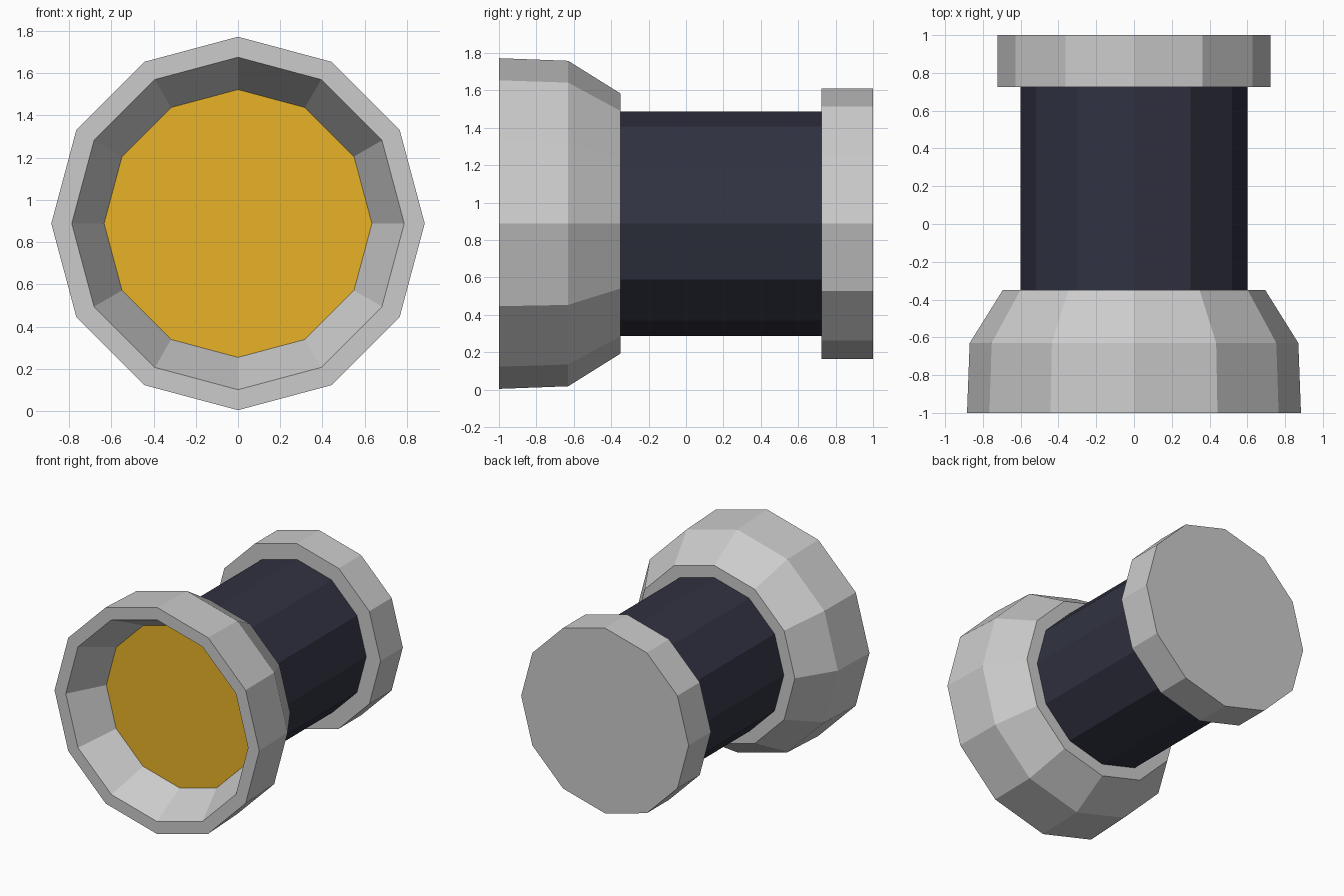
import bpy, bmesh
from math import cos, sin, pi

if "Cube" in bpy.data.objects:
    bpy.data.objects.remove(bpy.data.objects["Cube"])

SIDES = 12
AXIS_Z = 0.888


def material(name, color):
    m = bpy.data.materials.new(name)
    m.diffuse_color = color
    m.use_nodes = True
    m.node_tree.nodes["Principled BSDF"].inputs["Base Color"].default_value = m.diffuse_color
    return m


def lathe(name, profile, mat=None):
    """Revolve (radius, y) points around the lengthwise axis; radius 0 closes an end."""
    bm = bmesh.new()
    rings = []
    for r, y in profile:
        count = SIDES if r > 0 else 1
        rings.append([bm.verts.new((r * cos(2 * pi * i / SIDES), y,
                                    AXIS_Z + r * sin(2 * pi * i / SIDES)))
                      for i in range(count)])
    for a, b in zip(rings, rings[1:]):
        if len(a) == 1:
            bm.faces.new(b)
        elif len(b) == 1:
            bm.faces.new(a)
        else:
            for i in range(SIDES):
                j = (i + 1) % SIDES
                bm.faces.new((a[i], a[j], b[j], b[i]))
    # the centre points only mark closed ends
    bmesh.ops.delete(bm, geom=[v for v in bm.verts if not v.link_faces], context='VERTS')
    bmesh.ops.recalc_face_normals(bm, faces=bm.faces)
    mesh = bpy.data.meshes.new(name)
    bm.to_mesh(mesh)
    bm.free()
    obj = bpy.data.objects.new(name, mesh)
    bpy.context.collection.objects.link(obj)
    if mat:
        mesh.materials.append(mat)
    return obj


navy = material("dark_navy", (0.03, 0.032, 0.053, 1))
gold = material("gold", (0.8, 0.45, 0.02, 1))

# Flared front hood with a tapered recess
lathe("front_hood", [(0, -0.35), (0.695, -0.35), (0.87, -0.63), (0.884, -1.0),
                     (0.787, -1.0), (0.634, -0.715), (0, -0.715)])
# Gold disc at the bottom of the recess
lathe("lens", [(0, -0.718), (0.634, -0.718), (0.634, -0.70), (0, -0.70)], gold)
# Dark barrel
lathe("barrel", [(0, -0.36), (0.60, -0.36), (0.60, 0.735), (0, 0.735)], navy)
# Back cap
lathe("back_cap", [(0, 0.725), (0.723, 0.725), (0.723, 1.0), (0, 1.0)])
